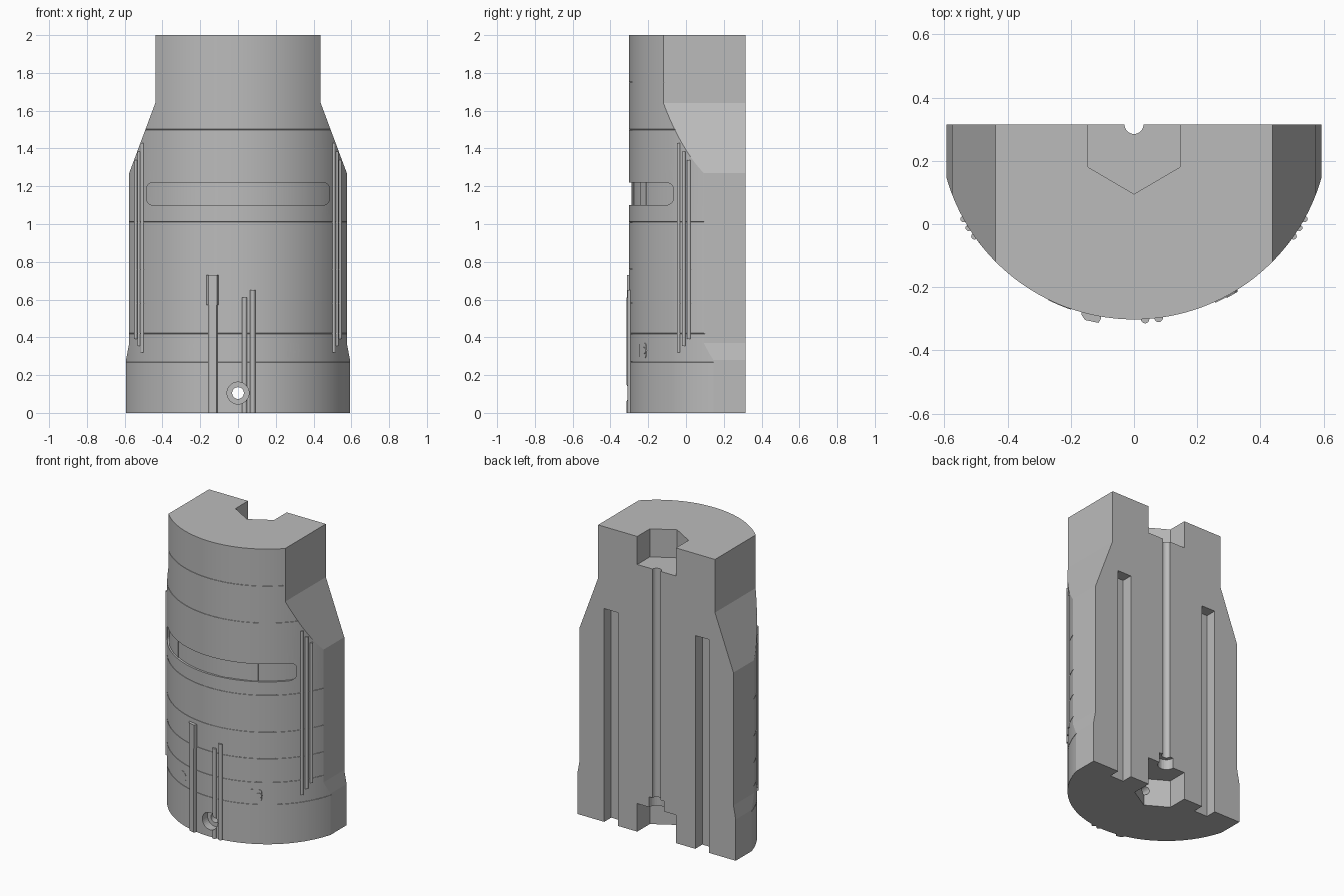
import bpy, bmesh, math
from mathutils import Matrix, Vector

cube = bpy.data.objects.get("Cube")
if cube:
    bpy.data.objects.remove(cube, do_unlink=True)

R, BACK = 0.617, 0.315      # curved front radius and flat back plane

grey = bpy.data.materials.new("plain grey")
grey.use_nodes = True
grey.diffuse_color = (0.5, 0.5, 0.5, 1)
grey.node_tree.nodes["Principled BSDF"].inputs["Base Color"].default_value = (0.5, 0.5, 0.5, 1)


def finish(name, bm):
    bmesh.ops.recalc_face_normals(bm, faces=bm.faces)
    mesh = bpy.data.meshes.new(name)
    bm.to_mesh(mesh)
    bm.free()
    mesh.materials.append(grey)
    ob = bpy.data.objects.new(name, mesh)
    bpy.context.collection.objects.link(ob)
    return ob


def prism(name, pts, a, b, axis="z"):
    """Extrude a 2D outline from a to b along z (outline xy) or y (outline xz)."""
    bm = bmesh.new()
    place = (lambda p: (p[0], p[1], a)) if axis == "z" else (lambda p: (p[0], a, p[1]))
    face = bm.faces.new([bm.verts.new(place(p)) for p in pts])
    out = bmesh.ops.extrude_face_region(bm, geom=[face])
    move = Vector((0, 0, b - a)) if axis == "z" else Vector((0, b - a, 0))
    bmesh.ops.translate(bm, verts=[v for v in out["geom"] if isinstance(v, bmesh.types.BMVert)], vec=move)
    return finish(name, bm)


def circle(cx, cy, r, n=32):
    return [(cx + r * math.cos(2 * math.pi * i / n), cy + r * math.sin(2 * math.pi * i / n)) for i in range(n)]


def box(name, x0, x1, y0, y1, z0, z1):
    return prism(name, [(x0, y0), (x1, y0), (x1, y1), (x0, y1)], z0, z1)


def boolean(ob, tool, op="DIFFERENCE", keep=False):
    mod = ob.modifiers.new("cut", "BOOLEAN")
    mod.operation, mod.object, mod.solver = op, tool, "EXACT"
    bpy.context.view_layer.objects.active = ob
    bpy.ops.object.modifier_apply(modifier=mod.name)
    if not keep:
        bpy.data.objects.remove(tool, do_unlink=True)


def wrap(name, outline, inner, outer):
    """A front-facing outline curved to the shell between two radii."""
    ob = prism(name, outline, -0.6, 0.1, "y")
    boolean(ob, prism("outer", circle(0, BACK, outer, 160), -0.1, 2.1), "INTERSECT")
    boolean(ob, prism("inner", circle(0, BACK, inner, 160), -0.2, 2.2))
    return ob


def rounded(x0, x1, z0, z1, r):
    pts = []
    corners = [(x1 - r, z1 - r), (x0 + r, z1 - r), (x0 + r, z0 + r), (x1 - r, z0 + r)]
    for k, (cx, cz) in enumerate(corners):
        for i in range(7):
            a = math.pi / 2 * (k + i / 6)
            pts.append((cx + r * math.cos(a), cz + r * math.sin(a)))
    return pts


# Curved body, lathed with fine seam grooves
profile = [(0, -0.1), (R, -0.1)]
for z in (0.27, 0.42, 0.58, 0.76, 1.01, 1.5, 1.75):
    profile += [(R, z - 0.002), (R - 0.002, z - 0.001), (R - 0.002, z + 0.001), (R, z + 0.002)]
profile += [(R, 2.1), (0, 2.1)]
bm = bmesh.new()
vs = [bm.verts.new((0, -r, z)) for r, z in profile]
edges = [bm.edges.new(p) for p in zip(vs, vs[1:])]
bmesh.ops.spin(bm, geom=vs + edges, cent=(0, 0, 0), axis=(0, 0, 1), angle=2 * math.pi, steps=160)
bmesh.ops.remove_doubles(bm, verts=bm.verts, dist=0.0001)
bmesh.ops.translate(bm, verts=bm.verts, vec=(0, BACK, 0))
body = finish("body", bm)

# Shouldered outline and flat back
side = [(0.593, 0), (0.593, 0.28), (0.576, 0.37), (0.576, 1.27), (0.438, 1.64), (0.438, 2)]
outline = side + [(-x, z) for x, z in reversed(side)]
boolean(body, prism("envelope", outline, -1, BACK, "y"), "INTERSECT")

# Pointed pockets at the top and bottom of the back
pocket = [(-0.145, 0.5), (-0.145, 0.18), (0, 0.095), (0.145, 0.18), (0.145, 0.5)]
boolean(body, prism("top_pocket", pocket, 1.81, 2.2))
boolean(body, prism("bottom_pocket", pocket, -0.2, 0.19))

# Rod channel with a wider seat
boolean(body, prism("rod_channel", circle(0, BACK, 0.03), 0.1, 1.9))
boolean(body, prism("rod_seat", circle(0, BACK, 0.055), 0.1, 0.26))

# Long back slots
for s in (-1, 1):
    x0, x1 = sorted((s * 0.29, s * 0.393))
    boolean(body, box("back_slot", x0, x1, BACK - 0.075, 0.5, -0.2, 1.445))

# Curved front window
boolean(body, wrap("window_cut", rounded(-0.485, 0.485, 1.1, 1.22, 0.035), R - 0.014, R + 0.05))
parts = [body]
for x0, x1 in ((-0.45, -0.3), (0.06, 0.12), (0.24, 0.3)):
    plate = [(x0, 1.1), (x1, 1.1), (x1, 1.22), (x0, 1.22)]
    parts.append(wrap("window_plate", plate, R - 0.018, R - 0.010))

# Front pipes and square conduit
for x, top in ((0.035, 0.61), (0.078, 0.65)):
    y = BACK - math.sqrt(R * R - x * x)
    parts.append(prism("front_pipe", circle(x, y, 0.0135, 20), 0, top))
conduit = [(-0.158, -0.25), (-0.158, -0.293), (-0.148, -0.303), (-0.114, -0.311), (-0.108, -0.298), (-0.108, -0.25)]
parts.append(prism("conduit", conduit, 0, 0.72))
cap = [(-0.166, -0.25), (-0.166, -0.287), (-0.155, -0.304), (-0.112, -0.313), (-0.104, -0.298), (-0.104, -0.25)]
parts.append(prism("conduit_cap", cap, 0.57, 0.73))

# Side pipes in mirrored sets of three
for s in (-1, 1):
    for deg, z0, z1 in ((55, 0.32, 1.43), (58, 0.355, 1.385), (61, 0.39, 1.34)):
        a = math.radians(deg)
        spot = circle(s * R * math.sin(a), BACK - R * math.cos(a), 0.01, 16)
        parts.append(prism("side_pipe", spot, z0, z1))

# Small raised hatches near the base
parts.append(wrap("left_hatch", rounded(0.257, 0.325, 0.29, 0.37, 0.015), R - 0.01, R + 0.003))
parts.append(wrap("left_hatch_knob", circle(0.31, 0.33, 0.018, 16), R - 0.01, R + 0.006))
parts.append(wrap("right_hatch", circle(-0.235, 0.33, 0.035, 24), R - 0.01, R + 0.002))

# Stepped front hole through body and pipe
bore = prism("bore_cut", circle(0, 0.105, 0.031), -0.5, 0.2, "y")
recess = prism("recess_cut", circle(0, 0.105, 0.058), -0.5, -0.245, "y")
for ob in parts:
    if ob.name.startswith(("body", "front_pipe")):
        boolean(ob, bore, keep=True)
        boolean(ob, recess, keep=True)
for tool in (bore, recess):
    bpy.data.objects.remove(tool, do_unlink=True)

# Smooth curves, crisp edges
bpy.ops.object.select_all(action="DESELECT")
for ob in parts:
    ob.select_set(True)
    bpy.context.view_layer.objects.active = ob
    limit = 10 if ob.name == "body" else 30
    bpy.ops.object.shade_smooth_by_angle(angle=math.radians(limit))
    ob.select_set(False)
